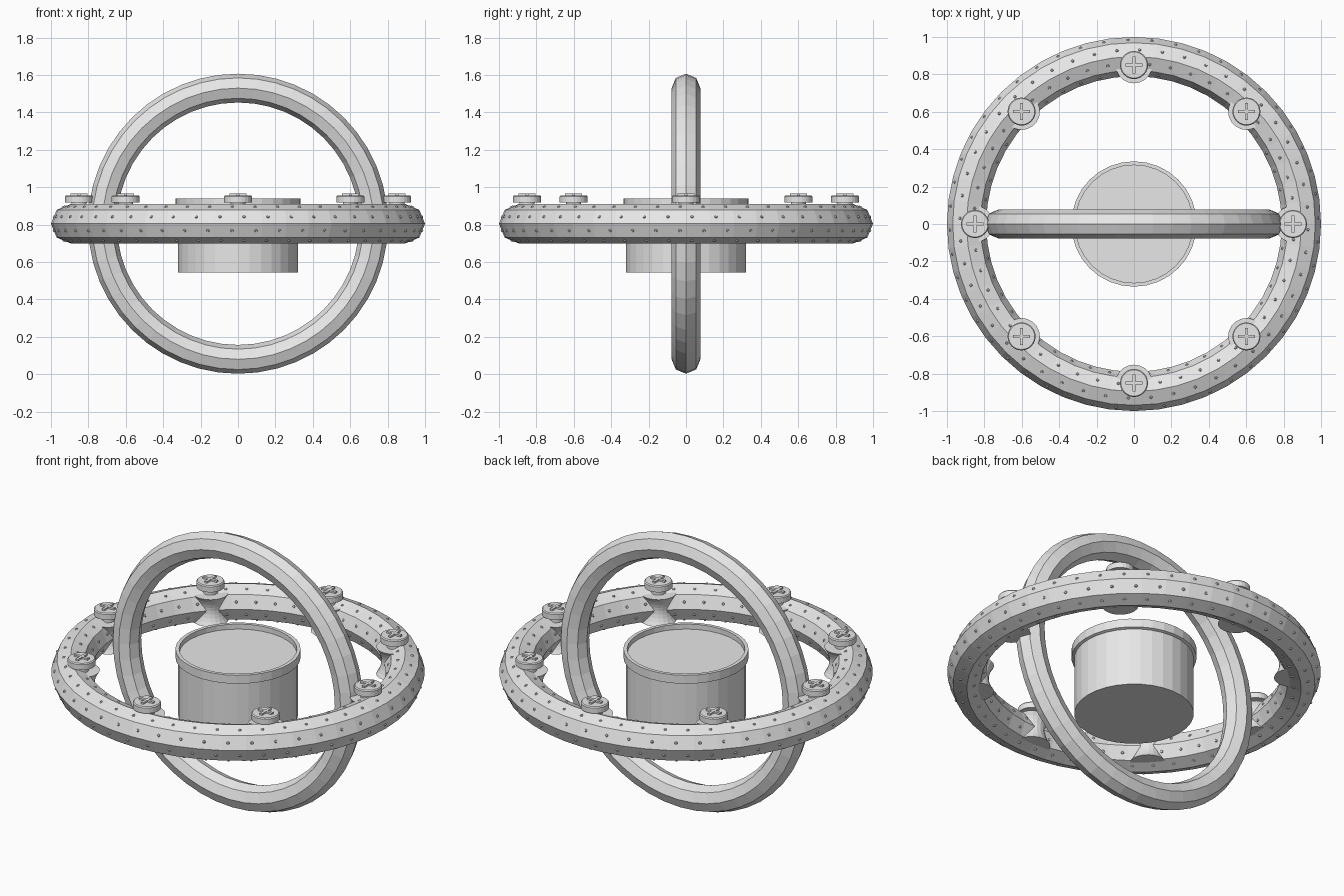
import bpy, bmesh, math
from mathutils import Matrix, Vector

if "Cube" in bpy.data.objects:
    bpy.data.objects.remove(bpy.data.objects["Cube"], do_unlink=True)

grey = bpy.data.materials.new("plain grey")
grey.use_nodes = True
colour = (0.8, 0.8, 0.8, 1)
grey.diffuse_color = colour
grey.node_tree.nodes["Principled BSDF"].inputs["Base Color"].default_value = colour

MID = 0.805          # height shared by both ring centres
RING, TUBE = 0.895, 0.105
SEGMENTS, SIDES = 48, 8


def finish(bm, name, location=(0, 0, 0), turn=0):
    bmesh.ops.recalc_face_normals(bm, faces=bm.faces)
    mesh = bpy.data.meshes.new(name)
    bm.to_mesh(mesh)
    bm.free()
    mesh.materials.append(grey)
    obj = bpy.data.objects.new(name, mesh)
    obj.location = location
    obj.rotation_euler.z = turn
    bpy.context.collection.objects.link(obj)
    return obj


def lathe(name, profile, steps, location=(0, 0, 0)):
    """Spin a radius/height profile about the vertical axis."""
    bm = bmesh.new()
    verts = [bm.verts.new((r, 0, z)) for r, z in profile]
    edges = [bm.edges.new(pair) for pair in zip(verts, verts[1:])]
    bmesh.ops.spin(bm, geom=verts + edges, axis=(0, 0, 1), cent=(0, 0, 0),
                   angle=math.tau, steps=steps)
    bmesh.ops.remove_doubles(bm, verts=bm.verts, dist=0.0001)
    return finish(bm, name, location)


def ring(name, major, minor, tilt=0):
    bpy.ops.mesh.primitive_torus_add(
        major_radius=major, minor_radius=minor, major_segments=SEGMENTS,
        minor_segments=SIDES, location=(0, 0, MID), rotation=(tilt, 0, 0))
    obj = bpy.context.object
    obj.name = name
    obj.data.materials.append(grey)
    return obj


# Two crossing rings
ring("flat_ring", RING, TUBE)
ring("upright_ring", 0.725, 0.077, math.pi / 2)

# Small studs in staggered rows over the flat ring
bm = bmesh.new()
apothem = TUBE * math.cos(math.pi / SIDES)
for row in range(SIDES):
    tilt = (row + 0.5) * math.tau / SIDES
    for i in range(row % 2, SEGMENTS * 2, 2):
        around = (i + 0.5) * math.pi / SEGMENTS
        out = Vector((math.cos(around), math.sin(around), 0))
        normal = out * math.cos(tilt) + Vector((0, 0, math.sin(tilt)))
        place = (Matrix.Translation(out * (RING - 0.001) + normal * apothem)
                 @ normal.to_track_quat("Z", "Y").to_matrix().to_4x4())
        bmesh.ops.create_cone(bm, cap_ends=True, segments=6, radius1=0.012,
                              radius2=0.005, depth=0.012, matrix=place)
finish(bm, "ring_studs", (0, 0, MID))

# Central drum with a flanged rim and sunken lid
lathe("drum", [(0, 0.545), (0.32, 0.545), (0.32, 0.885), (0.335, 0.89),
               (0.335, 0.94), (0.315, 0.94), (0.315, 0.91), (0, 0.91)], 32)

# Eight waisted posts, each topped by a cross-head screw
waist = [(0.07 + 0.028 * (k / 4) ** 2, MID + 0.02 * k) for k in range(-4, 5)]
for n in range(8):
    angle = n * math.tau / 8
    spot = (0.85 * math.cos(angle), 0.85 * math.sin(angle), 0)
    lathe(f"post_{n + 1}", [(0, waist[0][1])] + waist + [(0, waist[-1][1])], 20, spot)
    lathe(f"screw_{n + 1}", [(0, 0.87), (0.04, 0.87), (0.04, 0.918), (0.075, 0.918),
                             (0.075, 0.95), (0.07, 0.956), (0, 0.956)], 24, spot)
    bm = bmesh.new()
    for size in ((0.09, 0.016, 0.016), (0.016, 0.09, 0.0155)):
        bmesh.ops.create_cube(bm, size=1, matrix=Matrix.Diagonal((*size, 1)))
    finish(bm, f"screw_cross_{n + 1}", (spot[0], spot[1], 0.958))
